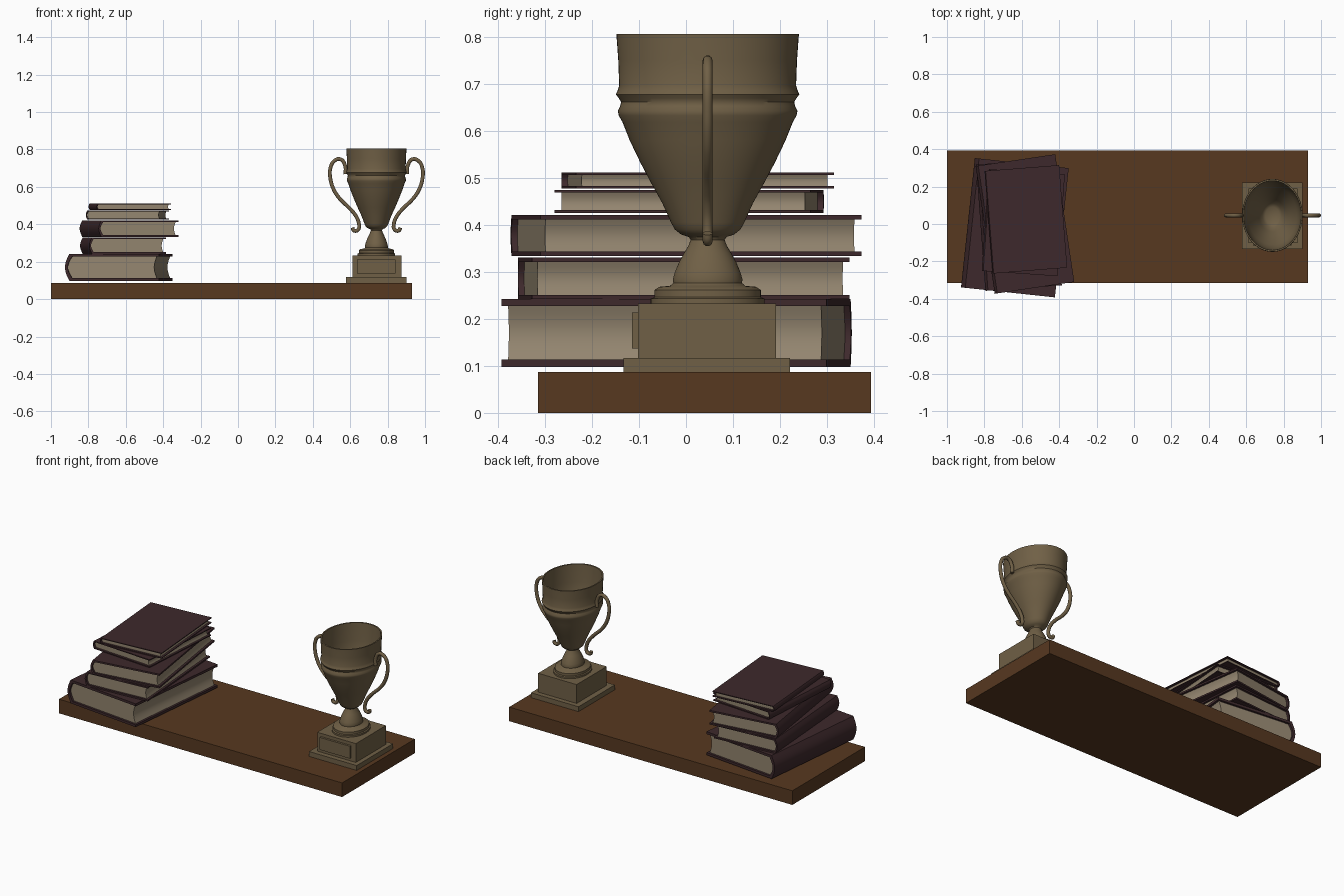
import bpy, bmesh, math
from mathutils import Vector

if "Cube" in bpy.data.objects:
    bpy.data.objects.remove(bpy.data.objects["Cube"])


def material(name, rgb):
    m = bpy.data.materials.new(name)
    m.diffuse_color = (*rgb, 1)
    m.use_nodes = True
    m.node_tree.nodes["Principled BSDF"].inputs["Base Color"].default_value = m.diffuse_color
    return m


WOOD = material("brown wood", (0.095, 0.040, 0.0144))
BRONZE = material("dull bronze", (0.162, 0.117, 0.061))
COVER = material("maroon cover", (0.048, 0.022, 0.025))
PAPER = material("aged paper", (0.296, 0.238, 0.162))


def finish(bm, name, mat, loc=(0, 0, 0), rot=0, smooth=None):
    bmesh.ops.recalc_face_normals(bm, faces=bm.faces)
    me = bpy.data.meshes.new(name)
    bm.to_mesh(me)
    bm.free()
    me.materials.append(mat)
    ob = bpy.data.objects.new(name, me)
    ob.location, ob.rotation_euler.z = loc, rot
    bpy.context.collection.objects.link(ob)
    if smooth:
        bpy.ops.object.select_all(action='DESELECT')
        ob.select_set(True)
        bpy.context.view_layer.objects.active = ob
        bpy.ops.object.shade_smooth_by_angle(angle=math.radians(smooth))
    return ob


def box(name, mat, lo, hi):
    bm = bmesh.new()
    bmesh.ops.create_cube(bm, size=1)
    lo, hi = Vector(lo), Vector(hi)
    for v in bm.verts:
        v.co = v.co * (hi - lo) + (lo + hi) / 2
    return finish(bm, name, mat)


def prism(name, mat, outline, y0, y1, loc, rot):
    """Extrude a closed x-z outline along y."""
    bm = bmesh.new()
    f = bm.faces.new([bm.verts.new((x, y0, z)) for x, z in outline])
    geo = bmesh.ops.extrude_face_region(bm, geom=[f])["geom"]
    bmesh.ops.translate(bm, vec=(0, y1 - y0, 0),
                        verts=[g for g in geo if isinstance(g, bmesh.types.BMVert)])
    return finish(bm, name, mat, loc, rot, 35)


def bow(x, z0, z1, depth, n=12):
    """Shallow arc from z0 to z1, bulging by depth in x."""
    return [(x + depth * math.sin(math.pi * i / n), z0 + (z1 - z0) * i / n)
            for i in range(n + 1)]


def book(name, x, y, z0, z1, w, h, deg, t):
    """Closed book with a rounded spine at -x and a hollow fore-edge at +x."""
    H, rot, loc = z1 - z0, math.radians(deg), (x, y, z0)
    bulge, inset = 0.16 * H, 0.013
    left, right = -w / 2 + bulge, w / 2
    cover = ([(right, 0)] + bow(left, 0, H, -bulge) + [(right, H), (right, H - t)]
             + bow(left + t, H - t, t, -bulge) + [(right, t)])
    prism(name + "_cover", COVER, cover, -h / 2, h / 2, loc, rot)
    pages = (bow(left + t, H - t, t, -bulge)
             + bow(right - inset, t, H - t, -0.6 * bulge))
    prism(name + "_pages", PAPER, pages, -h / 2 + inset, h / 2 - inset, loc, rot)


# shelf board
box("shelf_board", WOOD, (-1, -0.315, 0), (0.93, 0.393, 0.087))

# stack of books, bottom to top
book("book_1", -0.637, -0.02, 0.098, 0.242, 0.505, 0.695, -6.1, 0.015)
book("book_2", -0.615, -0.005, 0.242, 0.330, 0.410, 0.677, 4.2, 0.009)
book("book_3", -0.583, 0.0, 0.333, 0.421, 0.430, 0.690, 8.5, 0.010)
book("book_4", -0.592, 0.007, 0.425, 0.474, 0.407, 0.545, -4.0, 0.006)
book("book_5", -0.578, 0.025, 0.477, 0.511, 0.400, 0.550, 4.5, 0.005)

# trophy plinth with name plate
CX, CY = 0.74, 0.046
box("plinth_step", BRONZE, (0.578, -0.133, 0.087), (0.902, 0.221, 0.117))
box("plinth_block", BRONZE, (0.612, -0.102, 0.117), (0.875, 0.191, 0.233))
box("plinth_plate", BRONZE, (0.637, -0.115, 0.137), (0.843, -0.10, 0.213))

# trophy cup: lathed profile, outside then inside, slightly oval
profile = [(0, .233), (.121, .233), (.121, .243), (.113, .246), (.113, .261), (.103, .268),
           (.080, .270), (.073, .276), (.074, .284), (.070, .298), (.061, .320), (.050, .340),
           (.041, .355), (.036, .368), (.040, .374), (.056, .379), (.070, .390), (.078, .405),
           (.096, .445), (.121, .490), (.143, .532), (.166, .580), (.181, .618), (.189, .632),
           (.191, .642), (.186, .652), (.184, .661), (.189, .669), (.195, .677), (.191, .686),
           (.188, .696), (.190, .750), (.194, .805), (.185, .805), (.181, .696), (.173, .618),
           (.157, .580), (.134, .532), (.112, .490), (.086, .445), (.064, .405), (.045, .393),
           (0, .390)]
bm = bmesh.new()
verts = [bm.verts.new((r, 0, z)) for r, z in profile]
edges = [bm.edges.new(p) for p in zip(verts, verts[1:])]
bmesh.ops.spin(bm, geom=verts + edges, cent=(0, 0, 0), axis=(0, 0, 1),
               angle=math.tau, steps=64, use_merge=True)
bmesh.ops.remove_doubles(bm, verts=bm.verts, dist=1e-5)
bmesh.ops.scale(bm, vec=(0.83, 1, 1), verts=bm.verts)
finish(bm, "trophy_cup", BRONZE, (CX, CY, 0), 0, 40)

# two scrolled handles
path = [(.165, .668), (.168, .715), (.193, .748), (.226, .738), (.246, .700), (.247, .650),
        (.228, .585), (.196, .537), (.140, .482), (.107, .440), (.093, .400), (.095, .375),
        (.108, .365), (.122, .368), (.128, .382)]
for side, s in (("left", -1), ("right", 1)):
    cu = bpy.data.curves.new("handle", 'CURVE')
    cu.dimensions = '3D'
    cu.bevel_depth, cu.bevel_resolution, cu.resolution_u = 0.0105, 3, 5
    cu.use_fill_caps = True
    sp = cu.splines.new('BEZIER')
    sp.bezier_points.add(len(path) - 1)
    for p, (x, z) in zip(sp.bezier_points, path):
        p.co = (s * x, 0, z)
        p.handle_left_type = p.handle_right_type = 'AUTO'
    cu.materials.append(BRONZE)
    ob = bpy.data.objects.new(side + "_handle", cu)
    ob.location = (CX, CY, 0)
    bpy.context.collection.objects.link(ob)
    bpy.ops.object.select_all(action='DESELECT')
    ob.select_set(True)
    bpy.context.view_layer.objects.active = ob
    bpy.ops.object.convert(target='MESH')
    bpy.ops.object.shade_smooth_by_angle(angle=math.radians(50))
